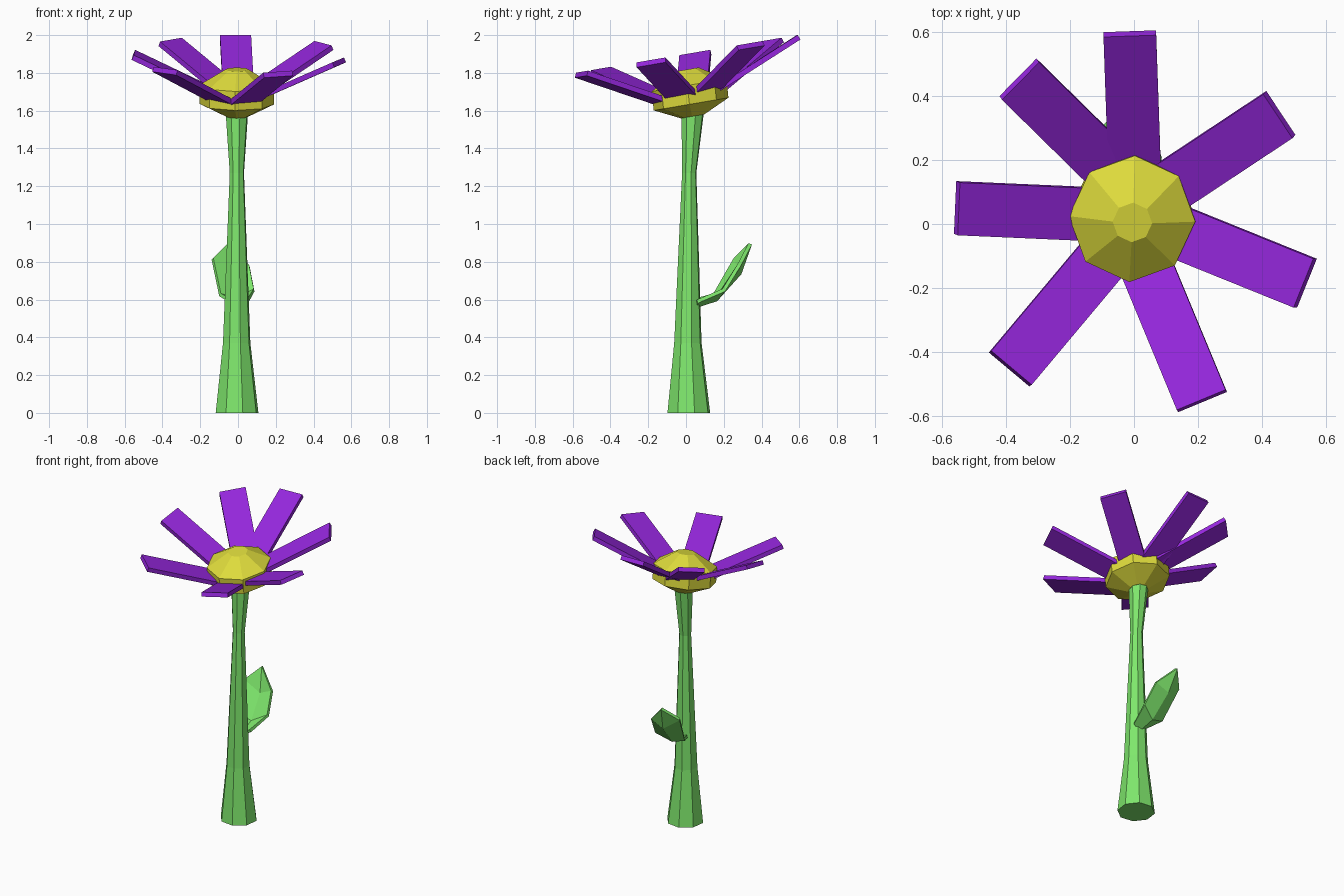
import bpy, math
from math import cos, sin, radians
from mathutils import Vector

if "Cube" in bpy.data.objects:
    bpy.data.objects.remove(bpy.data.objects["Cube"])

TILT = 0.17  # slope of the flower head towards the front


def material(name, rgb):
    m = bpy.data.materials.new(name)
    m.diffuse_color = (*rgb, 1)
    m.use_nodes = True
    m.node_tree.nodes["Principled BSDF"].inputs["Base Color"].default_value = m.diffuse_color
    return m


GREEN = material("green", (0.21, 0.80, 0.15))
YELLOW = material("yellow", (0.73, 0.71, 0.045))
PURPLE = material("purple", (0.30, 0.02, 0.72))


def add(name, verts, faces, mat):
    me = bpy.data.meshes.new(name)
    me.from_pydata(verts, [], faces)
    me.materials.append(mat)
    ob = bpy.data.objects.new(name, me)
    bpy.context.collection.objects.link(ob)
    return ob


def lathe(name, rings, mat, turn, slope=0, n=8):
    """Capped stack of n-sided rings (cx, cy, cz, radius)."""
    verts, faces = [], []
    for cx, cy, cz, r in rings:
        for k in range(n):
            a = radians(turn) + math.tau * k / n
            verts.append((cx + r * cos(a), cy + r * sin(a), cz + slope * r * sin(a)))
    for i in range(len(rings) - 1):
        for k in range(n):
            j = (k + 1) % n
            faces.append((i * n + k, i * n + j, (i + 1) * n + j, (i + 1) * n + k))
    faces.append(tuple(reversed(range(n))))
    faces.append(tuple(range(len(verts) - n, len(verts))))
    return add(name, verts, faces, mat)


# Stem: pinched near the top, flared at the foot
lathe("stem", [(-0.005, 0.015, 0, 0.117), (-0.007, 0.01, 0.37, 0.075),
               (-0.006, 0.017, 1.27, 0.039), (-0.006, 0.035, 1.585, 0.061)], GREEN, 15)

# Flower centre: faceted, tilted dome
lathe("flower_centre", [(-0.005, 0.035, 1.57, 0.062), (-0.006, 0.027, 1.635, 0.198),
                        (-0.006, 0.016, 1.735, 0.198), (-0.005, 0.005, 1.818, 0.062)],
      YELLOW, -2.5, TILT)

# Petals: (heading, tip x, tip y)
petals = [(92, -0.013, 0.588), (33.5, 0.45, 0.337), (-22, 0.53, -0.185),
          (-67.5, 0.21, -0.55), (-130, -0.383, -0.45), (177.5, -0.548, 0.047),
          (135.5, -0.355, 0.447)]
for i, (ang, tx, ty) in enumerate(petals):
    d = Vector((cos(radians(ang)), sin(radians(ang)), 0))
    side = Vector((-d.y, d.x, 0))
    top = []
    for back, w in ((0, -1), (0, 1), (0.47, 1), (0.47, -1)):
        p = Vector((tx, ty, 0)) - d * back + side * 0.0825 * w
        p.z = 1.90 + TILT * p.y - 0.47 * back
        top.append(p)
    nrm = (top[1] - top[0]).cross(top[2] - top[1]).normalized()
    verts = top + [p - nrm * 0.028 for p in top]
    faces = [(0, 1, 2, 3), (7, 6, 5, 4)] + \
            [(k, k + 4, (k + 1) % 4 + 4, (k + 1) % 4) for k in range(4)]
    add(f"petal_{i + 1}", verts, faces, PURPLE)

# Leaf: keeled blade, rows of left, middle, right, then the tip
rows = [(-0.05, 0.06, 0.60), (0, 0.05, 0.565), (0.05, 0.06, 0.59),
        (-0.095, 0.15, 0.625), (-0.01, 0.16, 0.60), (0.085, 0.20, 0.65),
        (-0.135, 0.26, 0.815), (-0.03, 0.285, 0.74), (0.06, 0.28, 0.78),
        (-0.055, 0.34, 0.895)]
faces = [(r + c, r + c + 1, r + c + 4, r + c + 3) for r in (0, 3) for c in (0, 1)]
leaf = add("leaf", rows, faces + [(6, 7, 9), (7, 8, 9)], GREEN)
mod = leaf.modifiers.new("thickness", 'SOLIDIFY')
mod.thickness = 0.02
mod.offset = 0
